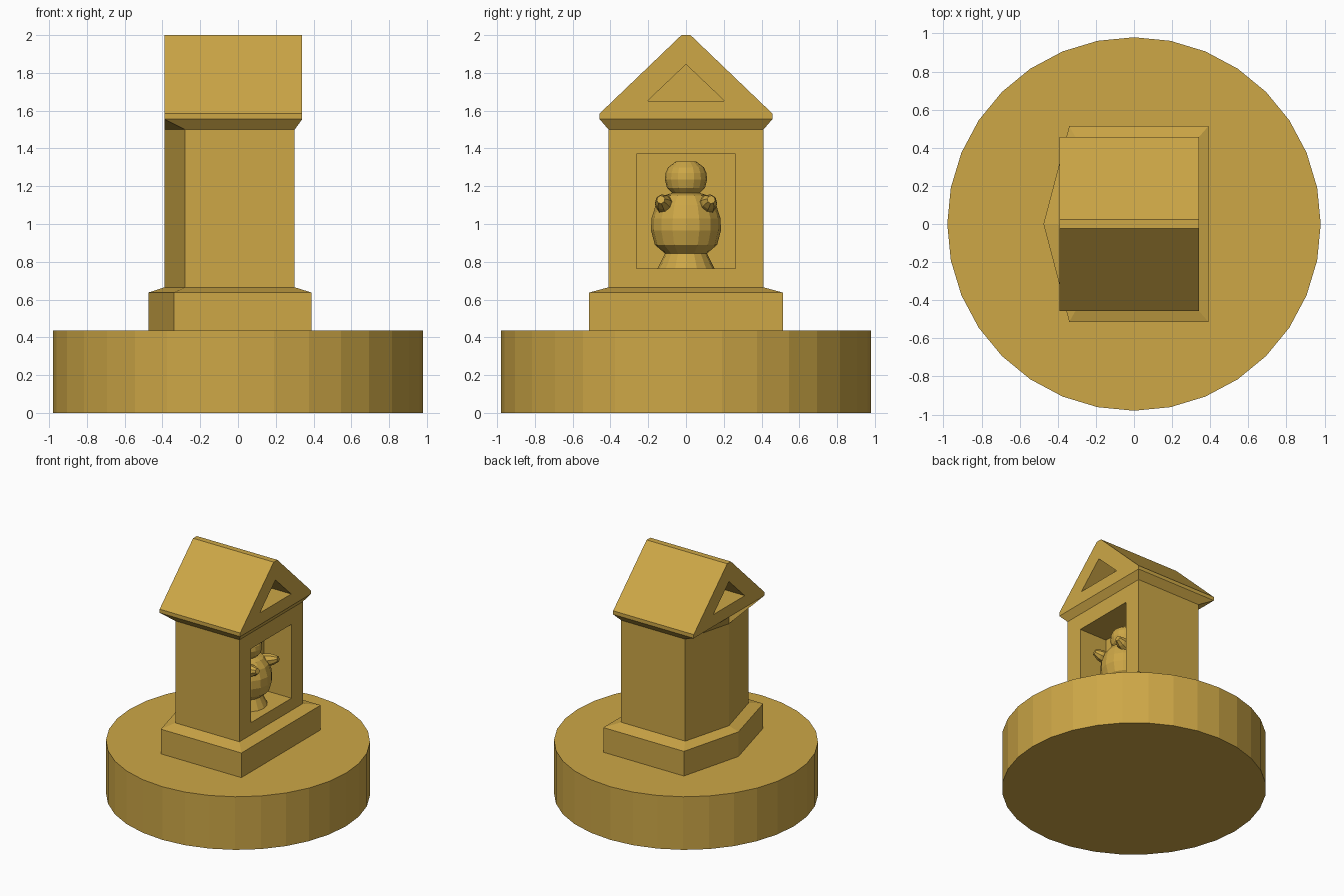
import bpy, bmesh, math
from mathutils import Vector

if "Cube" in bpy.data.objects:
    bpy.data.objects.remove(bpy.data.objects["Cube"])

gold = bpy.data.materials.new("gold")
gold.diffuse_color = (0.61, 0.386, 0.062, 1)
gold.use_nodes = True
gold.node_tree.nodes["Principled BSDF"].inputs["Base Color"].default_value = gold.diffuse_color


def finish(name, bm):
    bmesh.ops.recalc_face_normals(bm, faces=bm.faces)
    me = bpy.data.meshes.new(name)
    bm.to_mesh(me)
    bm.free()
    me.materials.append(gold)
    ob = bpy.data.objects.new(name, me)
    bpy.context.collection.objects.link(ob)
    return ob


def loft(name, rings, caps=True):
    """Skin a stack of rings that have equal point counts."""
    bm = bmesh.new()
    vs = [[bm.verts.new(p) for p in r] for r in rings]
    n = len(rings[0])
    for a, b in zip(vs, vs[1:]):
        for i in range(n):
            j = (i + 1) % n
            bm.faces.new((a[i], a[j], b[j], b[i]))
    if caps:
        bm.faces.new(vs[0])
        bm.faces.new(vs[-1])
    return finish(name, bm)


def plan(front, corner, tip, half, z):
    """Five-point footprint with its back wall folded to a point."""
    return [(front, -half, z), (front, half, z), (corner, half, z),
            (tip, 0, z), (corner, -half, z)]


def extrude_x(name, profile, x0, x1):
    return loft(name, [[(x, y, z) for y, z in profile] for x in (x0, x1)])


def lathe(name, profile, origin, axis=(0, 0, 1), n=16):
    rot = Vector((0, 0, 1)).rotation_difference(Vector(axis))
    angles = [2 * math.pi * i / n for i in range(n)]
    return loft(name, [[Vector(origin) + rot @ Vector((r * math.cos(a), r * math.sin(a), z))
                        for a in angles] for r, z in profile])


def carve(target, cutter):
    cutter.hide_render = True
    mod = target.modifiers.new("carve", 'BOOLEAN')
    mod.operation = 'DIFFERENCE'
    mod.solver = 'EXACT'
    mod.object = cutter
    bpy.context.view_layer.objects.active = target
    bpy.ops.object.modifier_apply(modifier=mod.name)
    bpy.data.objects.remove(cutter)


# Round pedestal and stepped plinth
lathe("pedestal", [(0.98, 0), (0.98, 0.435)], (0, 0, 0), n=32)
body_plan = (0.30, -0.28, -0.39, 0.41)
plinth_plan = (0.39, -0.34, -0.475, 0.513)
loft("plinth", [plan(*plinth_plan, 0.435), plan(*plinth_plan, 0.637),
                plan(*body_plan, 0.665)], caps=False)

# Shrine body with a niche in its open side
body = loft("shrine_body", [plan(*body_plan, 0.665), plan(*body_plan, 1.5)])
carve(body, extrude_x("niche_cutter", [(-0.263, 0.765), (0.263, 0.765),
                                       (0.263, 1.37), (-0.263, 1.37)], 0.05, 0.5))

# Flared eaves and gabled roof with a triangular recess in both ends
loft("eaves", [plan(*body_plan, 1.5), plan(0.34, -0.39, -0.39, 0.457, 1.555)], caps=False)
roof = extrude_x("roof", [(-0.457, 1.555), (-0.457, 1.585), (-0.024, 2.0),
                          (0.024, 2.0), (0.457, 1.585), (0.457, 1.555)], -0.39, 0.34)
for x0, x1 in ((0.16, 0.5), (-0.5, -0.21)):
    carve(roof, extrude_x("gable_cutter", [(-0.203, 1.652), (0.203, 1.652), (0, 1.845)], x0, x1))

# Small turned statue standing in the niche
X = 0.085
lathe("statue_base", [(0.15, 0.765), (0.11, 0.845)], (X, 0, 0))
lathe("statue_body", [(0.11, 0.843), (0.165, 0.89), (0.185, 0.965), (0.183, 1.03),
                      (0.16, 1.10), (0.12, 1.15), (0.07, 1.165)], (X, 0, 0))
lathe("statue_head", [(0.065, 1.155), (0.10, 1.19), (0.112, 1.235), (0.108, 1.27),
                      (0.095, 1.30), (0.055, 1.33)], (X, 0, 0))

# Short arms reaching forward
for side, label in ((-1, "left"), (1, "right")):
    lathe(label + "_arm", [(0.052, 0), (0.05, 0.06), (0.042, 0.12), (0.022, 0.165)],
          (X + 0.03, side * 0.10, 1.085), (0.14, side * 0.03, 0.04), n=8)
